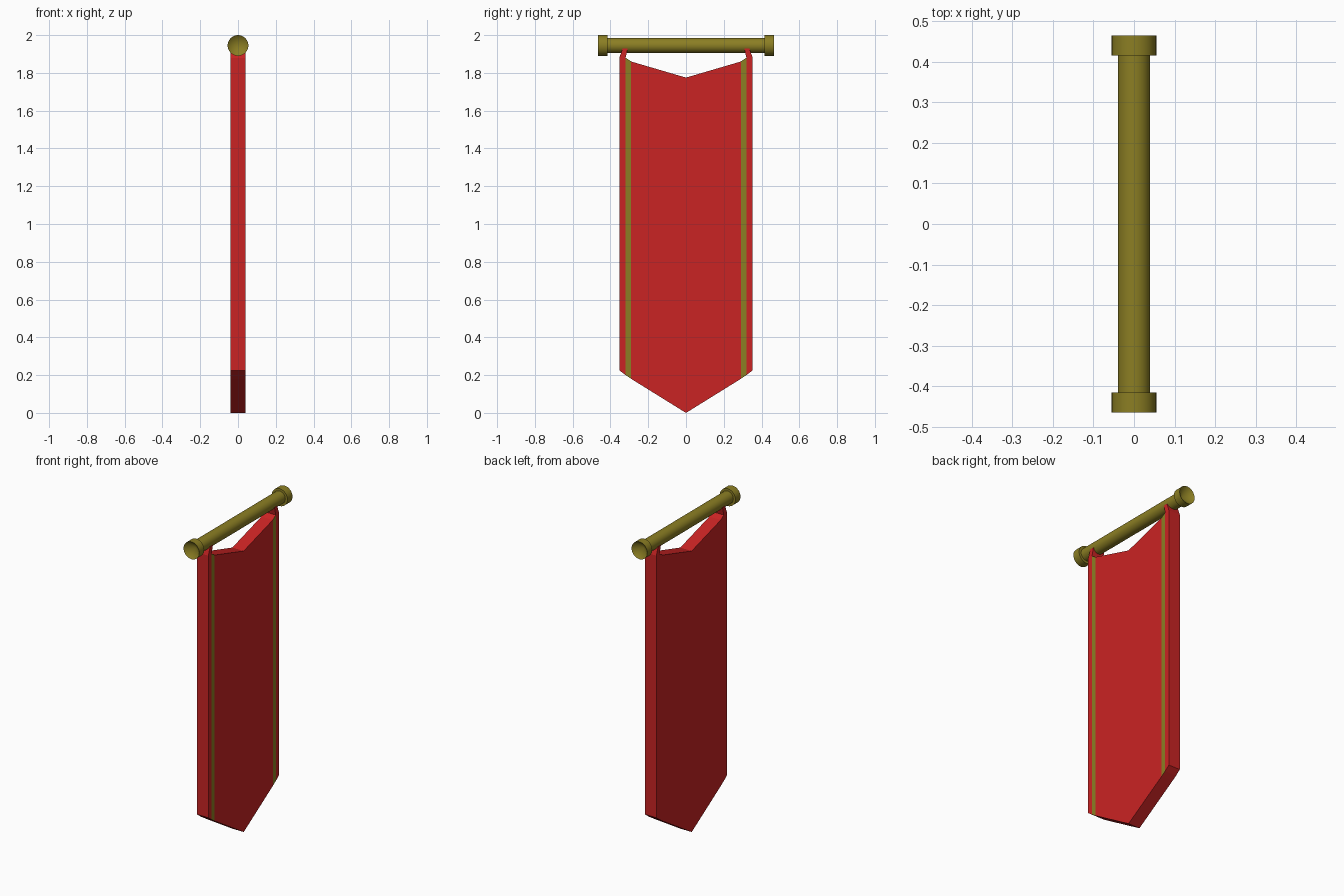
import bpy, bmesh, math
from mathutils import Vector

default = bpy.data.objects.get("Cube")
if default:
    bpy.data.objects.remove(default, do_unlink=True)


def material(name, rgb):
    m = bpy.data.materials.new(name)
    m.use_nodes = True
    m.diffuse_color = (*rgb, 1)
    m.node_tree.nodes["Principled BSDF"].inputs["Base Color"].default_value = (*rgb, 1)
    return m


def make_object(name, bm, materials):
    bmesh.ops.remove_doubles(bm, verts=bm.verts, dist=0.0001)
    bmesh.ops.recalc_face_normals(bm, faces=bm.faces)
    mesh = bpy.data.meshes.new(name)
    bm.to_mesh(mesh)
    bm.free()
    for m in materials:
        mesh.materials.append(m)
    obj = bpy.data.objects.new(name, mesh)
    bpy.context.collection.objects.link(obj)
    return obj


red = material("red cloth", (0.59, 0.017, 0.017))
olive = material("olive brass", (0.26, 0.21, 0.017))

# Pole with wider end caps, each hollowed to a cone, turned around the y axis
POLE_Z = 1.945
half = [(0, 0.42), (0.055, 0.465), (0.055, 0.415), (0.04, 0.415)]
profile = half + [(r, -y) for r, y in reversed(half)]
bm = bmesh.new()
verts = [bm.verts.new((r, y, POLE_Z)) for r, y in profile]
edges = [bm.edges.new(pair) for pair in zip(verts, verts[1:])]
bmesh.ops.spin(bm, geom=verts + edges, cent=(0, 0, POLE_Z), axis=(0, 1, 0),
               angle=math.tau, steps=32)
pole = make_object("pole", bm, [olive])
bpy.ops.object.select_all(action="DESELECT")
pole.select_set(True)
bpy.context.view_layer.objects.active = pole
bpy.ops.object.shade_smooth_by_angle(angle=math.radians(35))

# Banner: columns of cloth as (y, bottom, top) from the middle to the edge
T = 0.04
columns = [(0, 0, 1.775), (0.29, 0.18, 1.86), (0.32, 0.2, 1.88), (0.353, 0.225, 1.88)]
bm = bmesh.new()
for side in (-1, 1):
    outlines = [[(a[0], a[1]), (b[0], b[1]), (b[0], b[2]), (a[0], a[2])]
                for a, b in zip(columns, columns[1:])]
    # Hanging strap leaning in to the pole
    outlines.append([(0.32, 1.88), (0.353, 1.88), (0.335, 1.93), (0.308, 1.93)])
    for outline in outlines:
        bm.faces.new([bm.verts.new((-T, side * y, z)) for y, z in outline])
bmesh.ops.remove_doubles(bm, verts=bm.verts, dist=0.0001)
bmesh.ops.recalc_face_normals(bm, faces=bm.faces)
back = bm.faces[:]
new = bmesh.ops.extrude_face_region(bm, geom=back, use_keep_orig=True)["geom"]
bmesh.ops.translate(bm, vec=Vector((2 * T, 0, 0)),
                    verts=[g for g in new if isinstance(g, bmesh.types.BMVert)])

# Stripes on the +x face only
for f in bm.faces:
    c = f.calc_center_median()
    if c.x > T * 0.99 and 0.29 < abs(c.y) < 0.32 and c.z < 1.5:
        f.material_index = 1
make_object("banner", bm, [red, olive])
